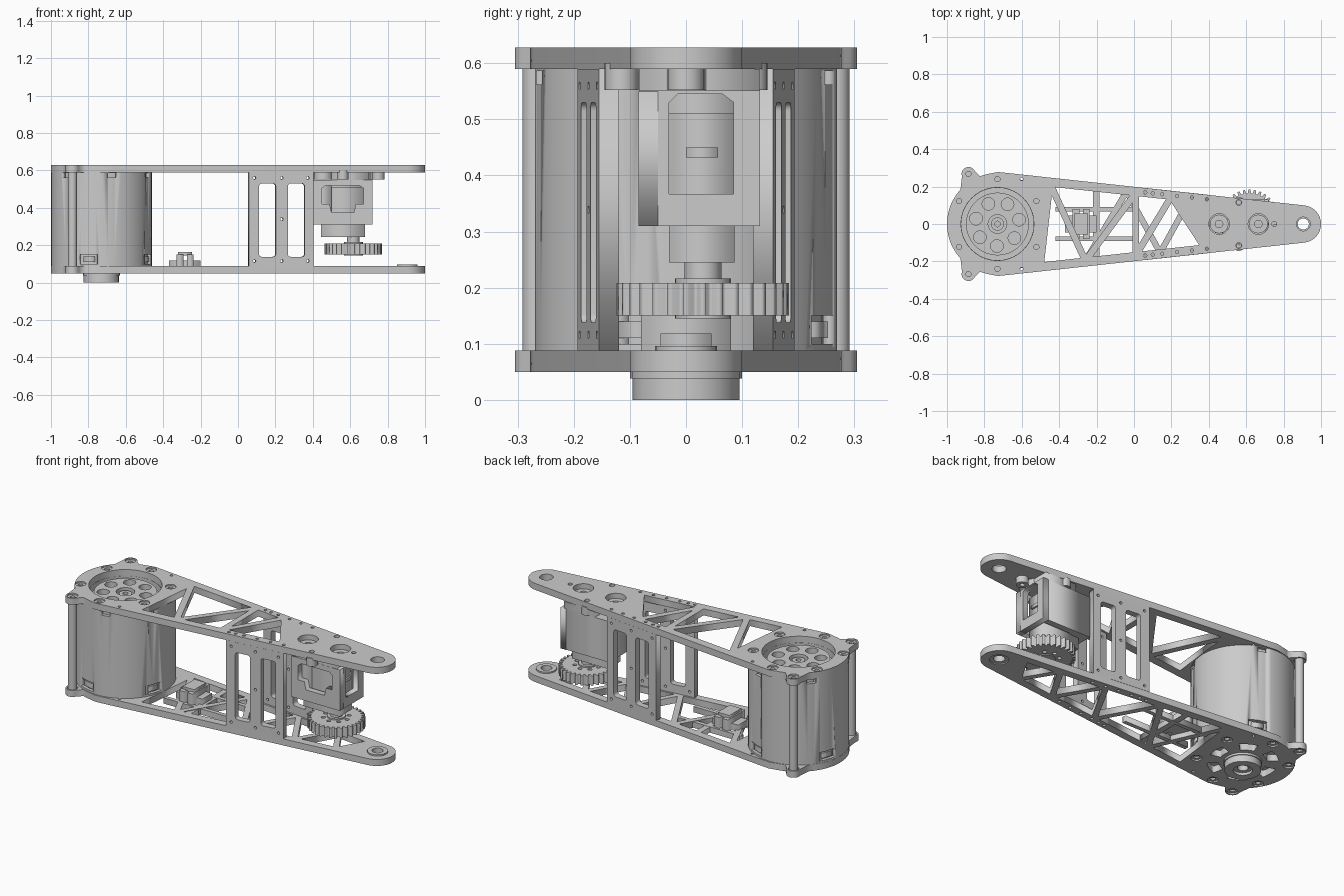
import bpy, bmesh
from math import sin, cos, radians, pi, atan
from mathutils import Matrix, Vector

if "Cube" in bpy.data.objects:
    bpy.data.objects.remove(bpy.data.objects["Cube"])

Z0, Z1, T = 0.05, 0.59, 0.038          # bottom plate, top plate, thickness
MX = -0.73                             # motor axis
SLOPE = 0.109


def half_width(x):
    return 0.199 - SLOPE * x


def arc(cx, cy, r, a0, a1, n):
    return [(cx + r * cos(radians(a0 + (a1 - a0) * i / n)),
             cy + r * sin(radians(a0 + (a1 - a0) * i / n))) for i in range(n + 1)]


def circle(cx, cy, r, n=20):
    return arc(cx, cy, r, 0, 360, n)[:-1]


def rounded(x0, x1, y0, y1, r):
    return (arc(x1 - r, y1 - r, r, 0, 90, 4) + arc(x0 + r, y1 - r, r, 90, 180, 4)
            + arc(x0 + r, y0 + r, r, 180, 270, 4) + arc(x1 - r, y0 + r, r, 270, 360, 4))


def plate(name, loops, z, t, matrix=None):
    """Extrude an outline with holes from z to z + t."""
    cu = bpy.data.curves.new(name, 'CURVE')
    cu.dimensions, cu.fill_mode, cu.extrude = '2D', 'BOTH', t / 2
    for pts in loops:
        sp = cu.splines.new('POLY')
        sp.points.add(len(pts) - 1)
        for p, (x, y) in zip(sp.points, pts):
            p.co = (x, y, 0, 1)
        sp.use_cyclic_u = True
    tmp = bpy.data.objects.new(name + "_curve", cu)
    bpy.context.collection.objects.link(tmp)
    dg = bpy.context.evaluated_depsgraph_get()
    me = bpy.data.meshes.new_from_object(tmp.evaluated_get(dg))
    bpy.data.objects.remove(tmp)
    me.transform((matrix or Matrix()) @ Matrix.Translation((0, 0, z + t / 2)))
    bm = bmesh.new()
    bm.from_mesh(me)
    bmesh.ops.remove_doubles(bm, verts=bm.verts, dist=1e-5)
    bmesh.ops.recalc_face_normals(bm, faces=bm.faces)
    bm.to_mesh(me)
    bm.free()
    ob = bpy.data.objects.new(name, me)
    bpy.context.collection.objects.link(ob)
    return ob


def box(name, x0, x1, y0, y1, z0, z1):
    return plate(name, [[(x0, y0), (x1, y0), (x1, y1), (x0, y1)]], z0, z1 - z0)


def disc(name, x, y, r, z0, z1, bore=0, n=24):
    return plate(name, [circle(x, y, r, n)] + ([circle(x, y, bore, n)] if bore else []), z0, z1 - z0)


def truss(nodes, t):
    """Triangular windows between zigzag nodes, leaving ribs 2t wide."""
    pts = [Vector((x, s * (half_width(x) - 0.03))) for x, s in nodes]
    out = []
    for a, b, c in zip(pts, pts[1:], pts[2:]):
        la, lb, lc = (b - c).length, (a - c).length, (a - b).length
        per = la + lb + lc
        mid = (a * la + b * lb + c * lc) / per
        k = 1 - t / (abs((b - a).cross(c - a)) / per)
        out.append([tuple(mid + (p - mid) * k) for p in (a, b, c)])
    return out


# Shared outline of both arm plates
side = (arc(0.9, 0, 0.1, 0, 84, 8) + [(-0.66, 0.271), (-0.73, 0.278)]
        + arc(MX, 0, 0.272, 102, 110, 2) + arc(-0.885, 0.268, 0.037, 25, 200, 10)
        + arc(MX, 0, 0.27, 137, 178, 8))
outline = side + [(x, -y) for x, y in reversed(side[1:])]
bolts = [(x, s * y) for s in (1, -1)
         for x, y in ((-0.885, 0.268), (-0.73, 0.24), (-0.935, 0.122), (-0.522, 0.122))]
bolt_holes = [circle(x, y, 0.029, 14) for x, y in bolts]
rivets = [circle(x, s * (half_width(x) - 0.024), 0.009, 8)
          for x in (-0.6, 0.06, 0.1, 0.15, 0.23, 0.31, 0.39) for s in (1, -1)]

# Top plate
plate("top_plate", [outline, circle(MX, 0, 0.195, 40), circle(0.905, 0, 0.037)]
      + bolt_holes + rivets + [circle(x, 0, 0.055) for x in (0.455, 0.665)]
      + [circle(0.56, s * 0.115, 0.015, 12) for s in (1, -1)] + [circle(0.75, 0, 0.013, 12)]
      + truss([(-.5, -1), (-.45, 1), (-.26, -1), (.01, 1), (.01, -1), (.2, 1), (.38, -1)], 0.018), Z1, T)

# Bottom plate with kidney slots below the motor
slots = [arc(MX, 0, 0.185, a - 16, a + 16, 6) + arc(MX, 0, 0.125, a + 16, a - 16, 6)
         for a in range(0, 360, 60)]
plate("bottom_plate", [outline, circle(0.905, 0, 0.05)] + bolt_holes + rivets + slots
      + [circle(MX, 0, 0.05)]
      + truss([(-.5, -1), (-.45, 1), (-.26, -1), (-.04, 1), (.14, -1), (.3, 1), (.45, -1),
               (.58, 1), (.7, -1), (.8, 1)], 0.016), Z0, T)
disc("end_bearing", 0.905, 0, 0.055, Z0 + 0.006, Z0 + T + 0.008, 0.03)
for s in (1, -1):
    box("bottom_rail", -0.42, 0.0, s * 0.08 - 0.012, s * 0.08 + 0.012, Z0 + 0.002, Z0 + T - 0.002)
box("bottom_cross_rib", -0.22, -0.185, -0.18, 0.18, Z0 + 0.003, Z0 + T - 0.003)

# Output boss below the motor
disc("output_boss", MX, 0, 0.095, 0.0, 0.042, 0.05, 20)
disc("output_flange", MX, 0, 0.1, 0.038, Z0 + 0.002, 0.06, 20)
disc("output_core", MX, 0, 0.062, 0.015, Z0 + T, 0.028, 20)

# Motor housing with connector windows
housing = plate("motor_housing", [circle(MX, 0, 0.269, 48), circle(MX, 0, 0.25, 48)], Z0 + T, Z1 - Z0 - T)
windows = [(a, 0.05, 0.1, 0.15) for a in (-105, -21, 67, 160)] \
        + [(a, 0.025, 0.562, 0.586) for a in (-135, -78, -24, 72, 140)]
for a, w, za, zb in windows:
    cut = box("window_cutter", 0.235, 0.3, -w, w, za, zb)
    cut.data.transform(Matrix.Translation((MX, 0, 0)) @ Matrix.Rotation(radians(a), 4, 'Z'))
    cut.hide_render = True
    mod = housing.modifiers.new("window", 'BOOLEAN')
    mod.object, mod.solver = cut, 'EXACT'
cutters = [m.object for m in housing.modifiers]
bpy.context.view_layer.update()
cut_mesh = bpy.data.meshes.new_from_object(housing.evaluated_get(bpy.context.evaluated_depsgraph_get()))
housing.modifiers.clear()
housing.data = cut_mesh
for c in cutters:
    bpy.data.objects.remove(c)
for a, w, za, zb in windows[:4]:
    plug = box("connector", 0.22, 0.262, -w * 0.6, w * 0.6, za + 0.01, zb - 0.01)
    plug.data.transform(Matrix.Translation((MX, 0, 0)) @ Matrix.Rotation(radians(a), 4, 'Z'))

# Motor interior and spoked rotor face
disc("motor_liner", MX, 0, 0.245, Z0 + T, Z1, 0.194, 40)
disc("motor_core", MX, 0, 0.194, Z0 + T, 0.55, 0, 40)
face_holes = [circle(MX + 0.118 * cos(2 * pi * i / 7 + 0.2), 0.118 * sin(2 * pi * i / 7 + 0.2), 0.034, 14)
              for i in range(7)]
plate("rotor_face", [circle(MX, 0, 0.168, 36), circle(MX, 0, 0.05)] + face_holes, 0.55, 0.04)
disc("rotor_hub", MX, 0, 0.035, 0.55, 0.58, 0.015)

# Standoffs and bolts
for x, y in bolts:
    disc("standoff", x, y, 0.024, Z0 + T - 0.02, Z1 + 0.02, 0, 14)
    for z in (Z0 + 0.008, Z1 + 0.012):
        disc("bolt_collar", x, y, 0.029, z, z + 0.018, 0.014, 14)

# Slotted side panels, following the taper
ang = atan(SLOPE)
for s in (1, -1):
    m = Matrix(((cos(ang), 0, -sin(ang), 0.058),
                (-s * sin(ang), 0, -s * cos(ang), s * half_width(0.055)),
                (0, 1, 0, Z0 + T), (0, 0, 0, 1)))
    h, L = Z1 - Z0 - T, 0.347
    holes = [rounded(0.055, 0.145, 0.05, h - 0.06, 0.015), rounded(0.21, 0.3, 0.05, h - 0.06, 0.015)]
    holes += [circle(u, v, 0.008, 8) for u in (0.03, 0.177, 0.317) for v in (0.028, h - 0.03)]
    holes += [circle(0.177, h / 2, 0.008, 8)]
    plate("side_panel", [[(0, 0), (L, 0), (L, h), (0, h)]] + holes, 0, 0.036, m)

# Servo mount: windowed front and end plates hanging below the top plate
to_front = Matrix(((1, 0, 0, 0), (0, 0, -1, -0.05), (0, 1, 0, 0), (0, 0, 0, 1)))
to_end = Matrix(((0, 0, 1, 0.685), (1, 0, 0, 0), (0, 1, 0, 0), (0, 0, 0, 1)))
front_hole = [(0.45, 0.42), (0.49, 0.42), (0.5, 0.375), (0.62, 0.375), (0.63, 0.42),
              (0.67, 0.42), (0.67, 0.505), (0.65, 0.52), (0.47, 0.52), (0.45, 0.505)]
plate("servo_mount_front", [[(0.405, 0.31), (0.72, 0.31), (0.72, 0.55), (0.405, 0.55)], front_hole],
      0, 0.035, to_front)
plate("servo_mount_end", [[(-0.084, 0.31), (0.132, 0.31), (0.132, 0.551), (-0.084, 0.551)],
                          [(-0.03, 0.367), (0.085, 0.367), (0.085, 0.53), (0.065, 0.545),
                           (-0.015, 0.545), (-0.03, 0.53)]], 0, 0.035, to_end)
box("servo_mount_back", 0.405, 0.686, 0.095, 0.131, 0.311, 0.55)
box("servo_mount_top", 0.5, 0.7, -0.084, 0.131, 0.545, Z1)

# Servo, shaft and mounting bosses
box("servo_body", 0.445, 0.68, -0.03, 0.086, 0.245, 0.51)
box("servo_label_recess", 0.675, 0.69, 0.0, 0.057, 0.432, 0.45)
box("servo_gearbox", 0.405, 0.5, -0.048, 0.096, 0.312, 0.549)
disc("servo_shaft", 0.617, 0.03, 0.033, 0.2, 0.248)
for x, y, r in ((0.455, 0, 0.05), (0.665, 0, 0.05), (0.75, 0, 0.033),
                (0.56, 0.115, 0.03), (0.56, -0.115, 0.03)):
    disc("mount_boss", x, y, r, 0.552, Z1 + 0.01, r * 0.4)

# Drive gear
teeth = []
for i in range(32):
    a = i * 2 * pi / 32
    teeth += [(0.617 + r * cos(a + d), 0.03 + r * sin(a + d))
              for r, d in ((0.134, -0.07), (0.154, -0.035), (0.154, 0.035), (0.134, 0.07))]
gear_holes = [circle(0.617 + 0.07 * cos(i * pi / 4), 0.03 + 0.07 * sin(i * pi / 4), 0.012, 10) for i in range(8)]
plate("drive_gear", [teeth] + gear_holes, 0.15, 0.058)
disc("gear_hub", 0.617, 0.03, 0.05, 0.145, 0.216)

# Sensor bracket on the bottom plate
box("sensor_base", -0.37, -0.2, -0.045, 0.045, Z0 + T - 0.01, 0.118)
for x in (-0.31, -0.255):
    box("sensor_cheek", x - 0.018, x + 0.018, -0.08, 0.08, Z0 + T - 0.01, 0.15)
box("sensor_cap", -0.32, -0.245, -0.055, 0.055, 0.145, 0.165)
